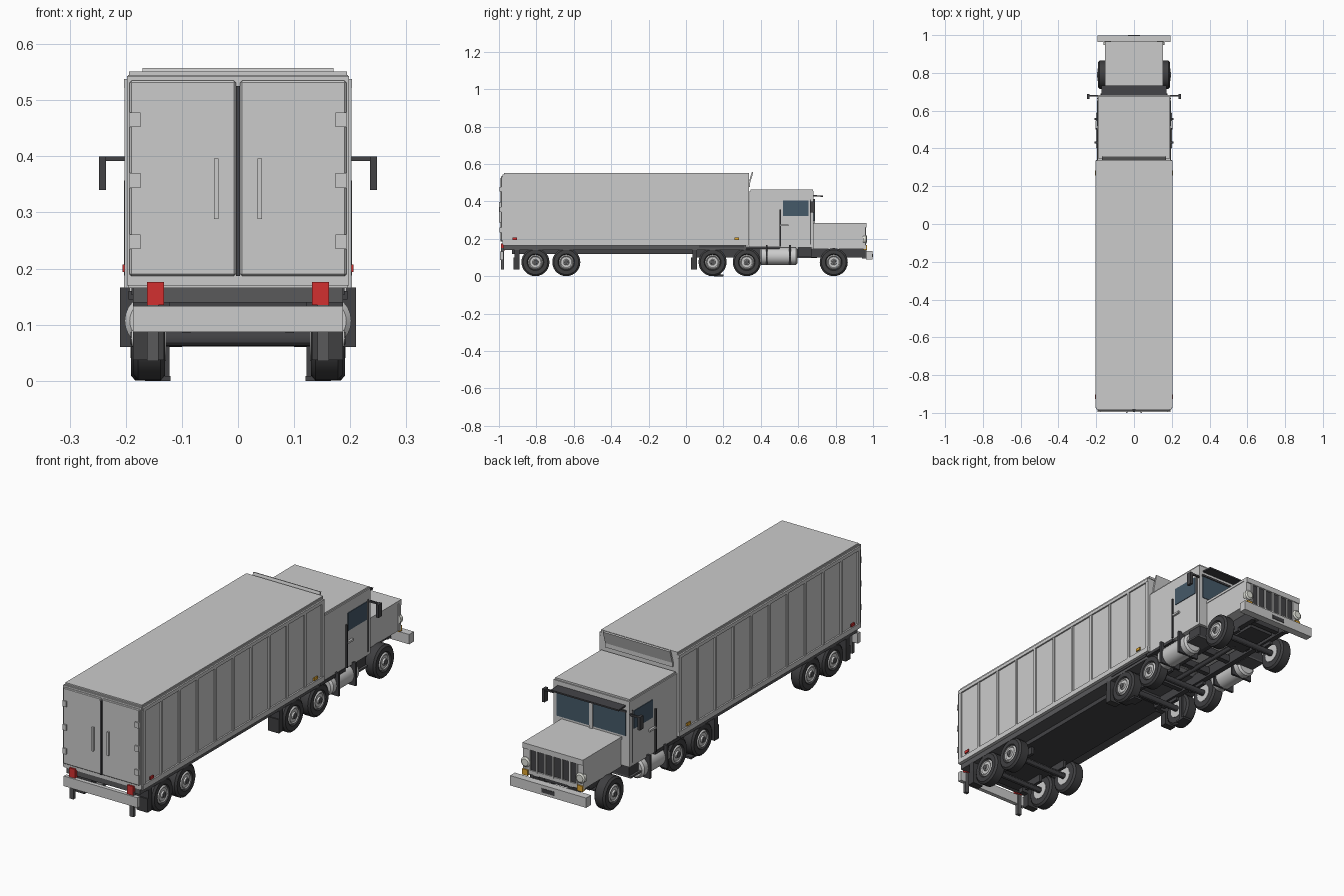
import bpy, bmesh, math
from mathutils import Matrix, Vector

if "Cube" in bpy.data.objects:
    bpy.data.objects.remove(bpy.data.objects["Cube"])


def mat(name, r, g, b):
    m = bpy.data.materials.new(name)
    m.diffuse_color = (r, g, b, 1)
    m.use_nodes = True
    m.node_tree.nodes["Principled BSDF"].inputs["Base Color"].default_value = m.diffuse_color
    return m


DARK = mat("dark_metal", 0.055, 0.055, 0.06)
FRAME = mat("frame_grey", 0.10, 0.10, 0.105)
RUBBER = mat("rubber", 0.05, 0.05, 0.053)
GLASS = mat("glass", 0.06, 0.10, 0.14)
RED = mat("red_lens", 0.65, 0.03, 0.03)
AMBER = mat("amber_lens", 0.75, 0.38, 0.03)
CHROME = mat("bright_metal", 0.55, 0.55, 0.57)
LAMP = mat("lamp_lens", 0.75, 0.76, 0.70)


def finish(name, bm, material=None, mirror=False):
    me = bpy.data.meshes.new(name)
    bmesh.ops.recalc_face_normals(bm, faces=bm.faces)
    bm.to_mesh(me)
    bm.free()
    ob = bpy.data.objects.new(name, me)
    bpy.context.collection.objects.link(ob)
    if material:
        me.materials.append(material)
    if mirror:
        ob.modifiers.new("mirror", 'MIRROR')
    return ob


def box(name, x, y, z, material=None, mirror=False, bevel=0, tilt=0):
    """Box from (min, max) pairs; mirrored across x = 0 on request."""
    bm = bmesh.new()
    c = Vector([(a + b) / 2 for a, b in (x, y, z)])
    s = [b - a for a, b in (x, y, z)]
    bmesh.ops.create_cube(bm, size=1, matrix=Matrix.LocRotScale(
        c, Matrix.Rotation(tilt, 3, 'X').to_quaternion(), Vector(s)))
    if bevel:
        bmesh.ops.bevel(bm, geom=bm.edges[:], offset=bevel, segments=1, affect='EDGES')
    return finish(name, bm, material, mirror)


def lathe(name, centre, axis, profile, material=None, mirror=False, n=24):
    """Revolve (offset along axis, radius) pairs about the x or y axis."""
    bm = bmesh.new()
    rings = []
    for d, r in profile:
        ring = []
        for i in range(n):
            a = 2 * math.pi * i / n
            u, v = r * math.cos(a), r * math.sin(a)
            p = Vector((d, u, v) if axis == 'X' else (u, d, v))
            ring.append(bm.verts.new(p + Vector(centre)))
        rings.append(ring)
    for a, b in zip(rings, rings[1:]):
        for i in range(n):
            j = (i + 1) % n
            bm.faces.new((a[i], a[j], b[j], b[i]))
    bm.faces.new(rings[0])
    bm.faces.new(rings[-1])
    ob = finish(name, bm, material, mirror)
    ob.data.polygons.foreach_set("use_smooth", [len(p.vertices) == 4 for p in ob.data.polygons])
    ob.data.set_sharp_from_angle(angle=math.radians(30))
    return ob


# Trailer body: box, roof, rails and ribs
box("trailer_body", (-.196, .196), (-.978, .335), (.165, .545))
box("trailer_roof", (-.194, .194), (-.972, .338), (.54, .551))
box("trailer_top_rail", (.19, .203), (-.975, .337), (.522, .538), mirror=True)
box("trailer_bottom_rail", (.19, .203), (-.975, .337), (.165, .188), mirror=True)
RIBS = 10
for i in range(RIBS + 1):
    y = -.967 + i * 1.296 / RIBS
    w = .009 if i in (0, RIBS) else .006
    box("trailer_side_rib", (.19, .202), (y - w, y + w), (.186, .524), mirror=True)
box("wind_deflector", (-.17, .17), (.342, .350), (.49, .558), tilt=-.3)
box("trailer_front_ledge", (-.17, .17), (.33, .342), (.478, .50))

# Trailer rear doors
box("rear_door_frame", (-.198, .198), (-.982, -.97), (.17, .543))
box("rear_door", (.004, .193), (-.99, -.975), (.187, .535), mirror=True, bevel=.003)
box("rear_door_seam", (-.004, .004), (-.993, -.975), (.187, .525), DARK)
box("rear_door_handle", (.035, .043), (-1.0, -.985), (.288, .396), mirror=True)
for z in (.248, .357, .465):
    box("rear_door_hinge", (.174, .193), (-.996, -.98), (z - .013, z + .013), mirror=True)
box("side_marker_rear", (.20, .206), (-.927, -.903), (.194, .207), RED, True)
box("side_marker_front", (.20, .206), (.258, .284), (.194, .207), AMBER, True)

# Trailer underframe, rear bumper and lights
box("trailer_floor_frame", (-.187, .187), (-.975, .32), (.14, .168), FRAME)
box("trailer_underframe", (-.122, .122), (-.93, .05), (.12, .142), DARK)
box("rear_bumper", (-.187, .187), (-.994, -.975), (.087, .133))
box("rear_bumper_post", (.142, .162), (-.988, -.972), (.035, .15), FRAME, True)
box("tail_light", (.132, .162), (-.99, -.97), (.135, .176), RED, True)

# Wheels, axles and mudflaps
TIRE = [(-.028, .045), (-.028, .066), (-.020, .075), (.020, .075), (.028, .066),
        (.028, .045), (.021, .040)]
HUB = [(-.030, .040), (.022, .040), (.029, .034), (.025, .029), (.025, .016),
       (.032, .014), (.032, .005)]
for y, x in ((-.805, .158), (-.64, .158), (.142, .158), (.325, .158), (.79, .163)):
    lathe("tire", (x, y, .0755), 'X', TIRE, RUBBER, True, 28)
    lathe("wheel_hub", (x, y, .0755), 'X', HUB, CHROME, True)
    lathe("wheel_hub_cap", (x, y, .0755), 'X', [(.024, .013), (.034, .011)], FRAME, True, 12)
    lathe("axle", (0, y, .0755), 'X', [(-.14, .014), (.14, .014)], DARK, n=12)
    box("axle_spring", (.085, .10), (y - .05, y + .05), (.085, .13), DARK, True)
for y in (-.91, .04):
    box("mudflap", (.132, .187), (y - .012, y + .02), (.037, .10), RUBBER, True)
    box("mudflap_bracket", (.10, .187), (y - .006, y + .02), (.098, .145), DARK, True)

# Landing gear
box("landing_leg", (.122, .136), (.165, .185), (.008, .14), DARK, True)
box("landing_foot", (.12, .166), (.15, .20), (0, .009), DARK, True)

# Tractor chassis
box("chassis_rail", (.075, .10), (.05, .96), (.10, .148), DARK, True)
for y in (.08, .235, .42, .56, .70, .90):
    box("chassis_crossmember", (-.08, .08), (y - .012, y + .012), (.108, .14), DARK)
box("drive_wheel_fender", (.13, .19), (.07, .31), (.153, .169), DARK, True)
lathe("drive_shaft", (0, .5, .11), 'Y', [(-.2, .012), (.2, .012)], DARK, n=12)
box("engine_sump", (-.06, .06), (.68, .88), (.10, .15), DARK)

# Cab with windows, doors and visor
box("cab", (-.193, .193), (.34, .683), (.155, .455))
box("cab_roof", (-.188, .188), (.345, .678), (.45, .463))
box("cab_rear_lower_trim", (.15, .195), (.32, .50), (.145, .16), DARK, True)
box("windshield", (.008, .175), (.68, .686), (.295, .405), GLASS, True)
box("windshield_post", (-.008, .008), (.68, .689), (.285, .41))
box("windshield_trim", (-.178, .178), (.68, .690), (.403, .412), DARK)
box("sun_visor", (-.172, .172), (.675, .733), (.426, .433), DARK, tilt=-.05)
box("side_window", (.19, .196), (.518, .655), (.322, .404), GLASS, True)
box("door_grab_bar", (.195, .203), (.500, .507), (.16, .357), DARK, True)
box("door_handle", (.192, .203), (.505, .548), (.268, .277), CHROME, True)
box("door_front_seam", (.192, .195), (.663, .668), (.17, .41), FRAME, True)

# Mirrors
box("mirror_arm", (.19, .246), (.676, .684), (.392, .400), DARK, True)
box("mirror_housing", (.235, .248), (.662, .688), (.34, .40), DARK, True)

# Fuel tanks with straps and cab steps
lathe("fuel_tank", (.155, .495, .107), 'Y',
      [(-.10, .038), (-.092, .047), (.092, .047), (.10, .038)], CHROME, True)
for y in (.432, .556):
    box("tank_strap", (.10, .21), (y - .005, y + .005), (.06, .166), DARK, True)
box("cab_step_plate", (.10, .19), (.585, .67), (.098, .106), FRAME, True)
box("cab_step_panel", (.10, .18), (.60, .67), (.106, .157), DARK, True)

# Hood, grille and front lights
box("hood", (-.15, .15), (.68, .952), (.147, .277))
box("hood_top", (-.153, .153), (.68, .958), (.273, .285))
box("grille_panel", (-.118, .118), (.945, .956), (.165, .262), DARK)
for x in (0, .042, .084, .121):
    box("grille_bar", (x - .004, x + .004), (.95, .963), (.16, .265), mirror=x > 0)
box("grille_top_frame", (-.153, .153), (.945, .965), (.26, .285))
box("grille_bottom_frame", (-.153, .153), (.945, .962), (.147, .166))
box("headlight_panel", (.125, .153), (.945, .960), (.147, .27), mirror=True)
lathe("headlight", (.139, .955, .198), 'Y',
      [(-.008, .023), (.008, .023), (.013, .016)], LAMP, True, 20)
box("turn_signal", (.125, .153), (.95, .968), (.14, .166), AMBER, True)

# Front bumper and plate
box("front_bumper", (-.193, .193), (.963, .998), (.09, .135))
box("bumper_bracket", (.075, .10), (.94, .965), (.095, .14), FRAME, True)
box("number_plate", (-.033, .033), (.995, 1.0), (.102, .12), DARK)
